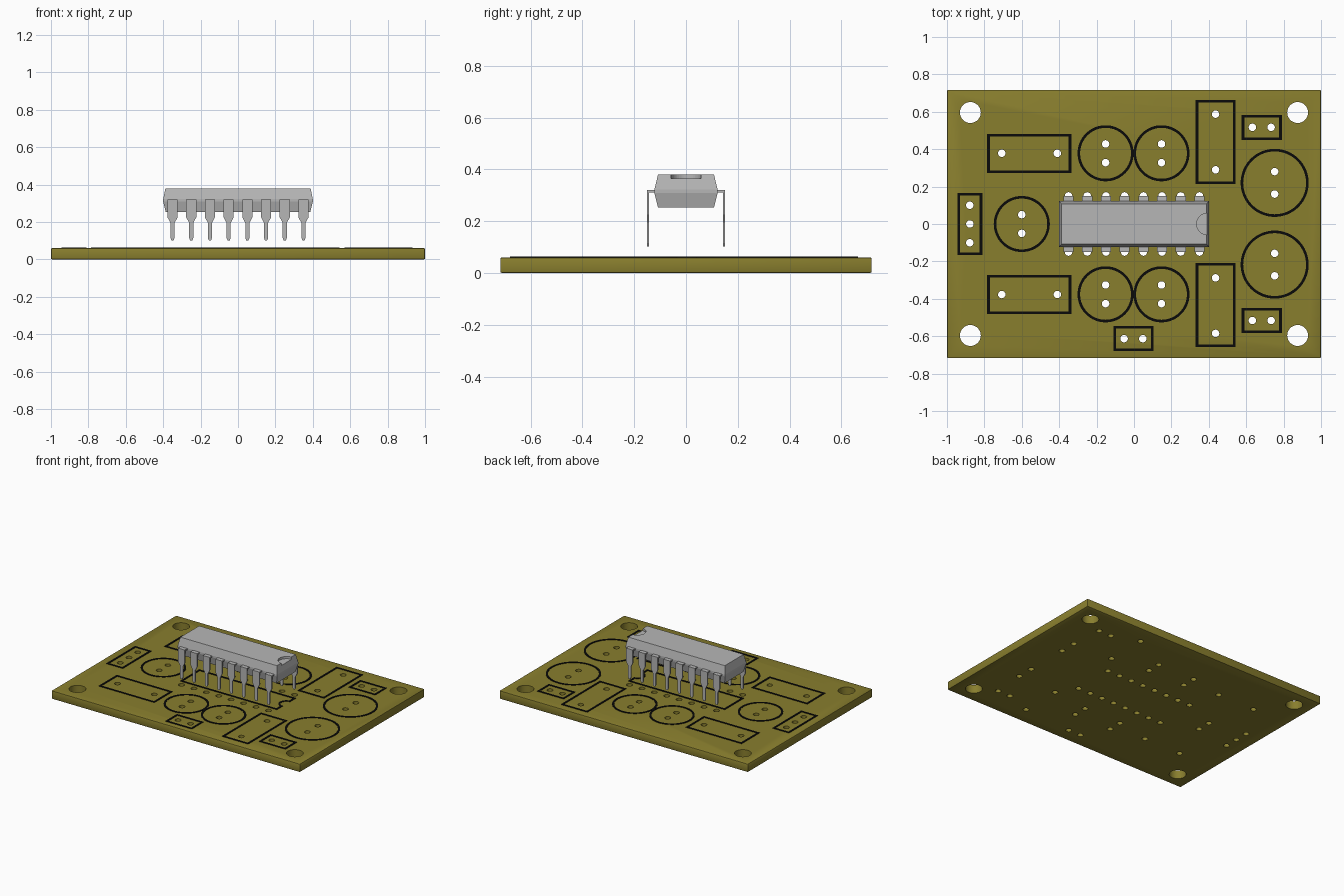
import bpy, bmesh
from math import sin, cos, pi, radians

if "Cube" in bpy.data.objects:
    bpy.data.objects.remove(bpy.data.objects["Cube"])


def material(name, rgb):
    m = bpy.data.materials.new(name)
    m.diffuse_color = (*rgb, 1)
    m.use_nodes = True
    m.node_tree.nodes["Principled BSDF"].inputs["Base Color"].default_value = m.diffuse_color
    return m


OLIVE = material("olive_board", (0.25, 0.21, 0.027))
GREY = material("light_grey", (0.47, 0.47, 0.47))
BLACK = material("black_print", (0.003, 0.003, 0.003))


def finish(bm, name, mat=None):
    bmesh.ops.recalc_face_normals(bm, faces=bm.faces)
    me = bpy.data.meshes.new(name)
    bm.to_mesh(me)
    bm.free()
    ob = bpy.data.objects.new(name, me)
    bpy.context.collection.objects.link(ob)
    if mat:
        me.materials.append(mat)
    return ob


def loft(bm, loops, closed=False):
    """Skin equal-length point loops; cap the ends, or join last to first."""
    rings = [[bm.verts.new(p) for p in loop] for loop in loops]
    pairs = list(zip(rings, rings[1:] + rings[:1])) if closed else list(zip(rings, rings[1:]))
    for a, b in pairs:
        n = len(a)
        for i in range(n):
            bm.faces.new((a[i], a[(i + 1) % n], b[(i + 1) % n], b[i]))
    if not closed:
        bm.faces.new(rings[0])
        bm.faces.new(rings[-1])


def circle(x, y, r, n):
    return [(x + r * cos(2 * pi * i / n), y + r * sin(2 * pi * i / n)) for i in range(n)]


def at_z(points, z):
    return [(x, y, z) for x, y in points]


def rect(x0, x1, y0, y1):
    return [(x0, y0), (x1, y0), (x1, y1), (x0, y1)]


def box(bm, x0, x1, y0, y1, z0, z1):
    loft(bm, [at_z(rect(x0, x1, y0, y1), z) for z in (z0, z1)])


def cut(ob, cutter):
    mod = ob.modifiers.new("holes", 'BOOLEAN')
    mod.object, mod.operation, mod.solver = cutter, 'DIFFERENCE', 'EXACT'
    bpy.context.view_layer.objects.active = ob
    bpy.ops.object.modifier_apply(modifier=mod.name)
    bpy.data.objects.remove(cutter)


def smooth(ob):
    bpy.ops.object.select_all(action='DESELECT')
    ob.select_set(True)
    bpy.context.view_layer.objects.active = ob
    bpy.ops.object.shade_smooth_by_angle(angle=radians(30))


TOP = 0.06
PIN_X = [-0.35 + 0.1 * i for i in range(8)]

# component footprints: outline rectangle, then its drill holes
boxes = [
    ("resistor_outline", (-0.785, -0.335, 0.273, 0.482), [(-0.707, 0.378), (-0.41, 0.378)]),
    ("resistor_outline", (-0.785, -0.335, -0.482, -0.273), [(-0.707, -0.377), (-0.41, -0.377)]),
    ("resistor_outline", (0.33, 0.543, 0.214, 0.663), [(0.436, 0.587), (0.436, 0.29)]),
    ("resistor_outline", (0.33, 0.543, -0.658, -0.209), [(0.436, -0.288), (0.436, -0.585)]),
    ("connector_outline", (0.576, 0.79, 0.449, 0.583), [(0.633, 0.517), (0.733, 0.517)]),
    ("connector_outline", (0.576, 0.79, -0.583, -0.449), [(0.633, -0.516), (0.733, -0.516)]),
    ("connector_outline", (-0.11, 0.104, -0.679, -0.545), [(-0.053, -0.613), (0.047, -0.613)]),
    ("connector_outline", (-0.945, -0.811, -0.166, 0.166), [(-0.878, 0.1), (-0.878, 0), (-0.878, -0.1)]),
]
# capacitor circles: x, y, radius, half the hole pitch
caps = [(-0.152, 0.378, 0.15, 0.05), (0.147, 0.378, 0.15, 0.05),
        (-0.152, -0.376, 0.15, 0.05), (0.147, -0.376, 0.15, 0.05),
        (-0.6, 0, 0.15, 0.05), (0.752, 0.22, 0.182, 0.06), (0.752, -0.217, 0.182, 0.06)]

# board, with softened edges
bm = bmesh.new()
box(bm, -1, 1, -0.717, 0.717, 0, TOP)
bmesh.ops.bevel(bm, geom=bm.edges[:], offset=0.006, segments=2, profile=0.5, affect='EDGES')
board = finish(bm, "circuit_board", OLIVE)

# drill all holes with one cutter
holes = [(x, s * 0.15, 0.02) for x in PIN_X for s in (-1, 1)]
holes += [(x, y, 0.02) for _, _, pts in boxes for x, y in pts]
holes += [(x, y + s * d, 0.02) for x, y, _, d in caps for s in (-1, 1)]
holes += [(sx * 0.875, sy * 0.596, 0.056) for sx in (-1, 1) for sy in (-1, 1)]
bm = bmesh.new()
for x, y, r in holes:
    loft(bm, [at_z(circle(x, y, r, 32), z) for z in (-0.1, 0.16)])
cut(board, finish(bm, "hole_cutter"))
smooth(board)


# printed outlines, thin raised frames
def outline(name, outer, inner):
    bm = bmesh.new()
    low, high = TOP - 0.001, TOP + 0.003
    loft(bm, [at_z(outer, low), at_z(outer, high), at_z(inner, high), at_z(inner, low)], closed=True)
    return finish(bm, name, BLACK)


W = 0.014
for name, (x0, x1, y0, y1), _ in boxes:
    outline(name, rect(x0, x1, y0, y1), rect(x0 + W, x1 - W, y0 + W, y1 - W))
for x, y, r, _ in caps:
    smooth(outline("capacitor_outline", circle(x, y, r, 64), circle(x, y, r - W, 64)))


def chip_loop(off):
    hx, hy, r = 0.39 - off, 0.11 - off, 0.04 + off
    arc = [(min(hx, 0.39 - r * sin(pi * i / 16)), -r * cos(pi * i / 16)) for i in range(17)]
    return [(-hx, -hy), (hx, -hy)] + arc + [(hx, hy), (-hx, hy)]


outline("chip_outline", chip_loop(0), chip_loop(W))

# chip body, widest at its middle, with a half-round end notch
bm = bmesh.new()
loft(bm, [at_z(rect(-x, x, -y, y), z) for x, y, z in
          ((0.386, 0.108, 0.252), (0.4, 0.122, 0.309), (0.4, 0.122, 0.322), (0.388, 0.108, 0.38))])
chip = finish(bm, "chip_body", GREY)
bm = bmesh.new()
loft(bm, [at_z(circle(0.393, 0, 0.058, 40), z) for z in (0.364, 0.45)])
cut(chip, finish(bm, "notch_cutter"))

# chip pins: shoulder plate plus tapered vertical blade, both rows
half = [(0.027, 0.32), (0.027, 0.225), (0.011, 0.195), (0.011, 0.115), (0.006, 0.102)]
blade = half + [(-x, z) for x, z in reversed(half)]
for side, label in ((-1, "front"), (1, "back")):
    bm = bmesh.new()
    for px in PIN_X:
        loft(bm, [[(px + x, side * y, z) for x, z in blade] for y in (0.142, 0.151)])
        ya, yb = sorted((side * 0.11, side * 0.143))
        box(bm, px - 0.027, px + 0.027, ya, yb, 0.311, 0.32)
    finish(bm, label + "_pins", GREY)
